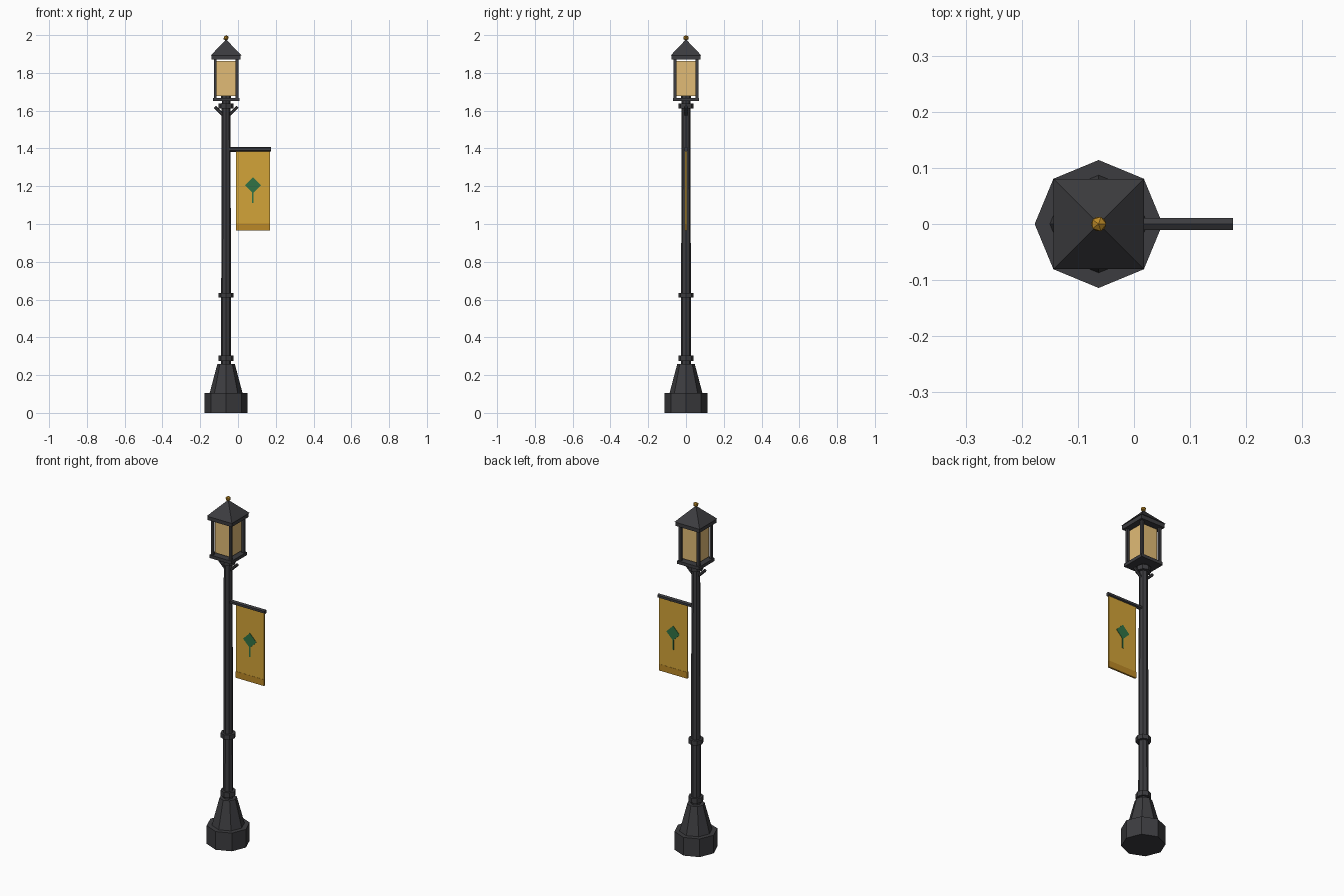
import bpy, bmesh, math
from mathutils import Matrix, Vector

if "Cube" in bpy.data.objects:
    bpy.data.objects.remove(bpy.data.objects["Cube"])

PX = -0.063  # pole axis


def material(name, rgb):
    m = bpy.data.materials.new(name)
    m.diffuse_color = (*rgb, 1)
    m.use_nodes = True
    m.node_tree.nodes["Principled BSDF"].inputs["Base Color"].default_value = m.diffuse_color
    return m


IRON = material("dark_iron", (0.045, 0.045, 0.05))
GLASS = material("warm_glass", (0.75, 0.50, 0.18))
CLOTH = material("gold_cloth", (0.65, 0.37, 0.04))
HEM = material("dark_gold", (0.50, 0.25, 0.02))
GREEN = material("green", (0.03, 0.17, 0.06))
BRASS = material("brass", (0.50, 0.25, 0.02))


def finish(name, bm, mat):
    bmesh.ops.recalc_face_normals(bm, faces=bm.faces)
    me = bpy.data.meshes.new(name)
    bm.to_mesh(me)
    bm.free()
    me.materials.append(mat)
    ob = bpy.data.objects.new(name, me)
    bpy.context.collection.objects.link(ob)
    return ob


def box(name, lo, hi, mat=IRON):
    lo, hi = Vector(lo), Vector(hi)
    bm = bmesh.new()
    bmesh.ops.create_cube(bm, size=1, matrix=Matrix.Translation((lo + hi) / 2)
                          @ Matrix.Diagonal((*(hi - lo), 1)))
    return finish(name, bm, mat)


def slab(name, half, z0, z1, mat=IRON):
    return box(name, (PX - half, -half, z0), (PX + half, half, z1), mat)


def rod(name, a, b, r1, r2, sides=8, spin=0, mat=IRON):
    a, b = Vector(a), Vector(b)
    d = b - a
    bm = bmesh.new()
    bmesh.ops.create_cone(
        bm, cap_ends=True, segments=sides, radius1=r1, radius2=r2, depth=d.length,
        matrix=Matrix.Translation((a + b) / 2) @ d.to_track_quat('Z', 'Y').to_matrix().to_4x4()
        @ Matrix.Rotation(spin, 4, 'Z'))
    return finish(name, bm, mat)


def post(name, z0, z1, r1, r2, **kw):
    return rod(name, (PX, 0, z0), (PX, 0, z1), r1, r2, **kw)


# base, shaft and collars
post("base_plinth", 0, 0.105, 0.114, 0.114)
post("base_taper", 0.105, 0.26, 0.087, 0.046)
post("shaft", 0.25, 1.65, 0.027, 0.023)
post("lower_collar", 0.275, 0.303, 0.04, 0.04)
post("middle_collar", 0.61, 0.636, 0.04, 0.04)
post("neck_collar", 1.612, 1.638, 0.04, 0.04)

# braces under the lantern
for s, side in ((-1, "left"), (1, "right")):
    rod(side + "_brace", (PX + s * 0.014, 0, 1.575), (PX + s * 0.06, 0, 1.62),
        0.008, 0.008, sides=6)

# lantern
slab("lantern_floor", 0.07, 1.65, 1.668)
post("lamp_socket", 1.668, 1.68, 0.026, 0.026)
slab("lantern_glass", 0.05, 1.678, 1.862, GLASS)
for sx in (-1, 1):
    for sy in (-1, 1):
        cx, cy = PX + sx * 0.058, sy * 0.058
        box("lantern_post", (cx - 0.007, cy - 0.007, 1.66), (cx + 0.007, cy + 0.007, 1.88))
slab("roof_rim", 0.077, 1.87, 1.893)
post("roof", 1.893, 1.976, 0.114, 0.002, sides=4, spin=math.pi / 4)
bm = bmesh.new()
bmesh.ops.create_icosphere(bm, subdivisions=1, radius=0.015,
                           matrix=Matrix.Translation((PX, 0, 1.985)))
finish("finial", bm, BRASS)

# banner arm, cloth and emblem
rod("banner_arm", (PX, 0, 1.395), (0.176, 0, 1.395), 0.0125, 0.0125, sides=6)
box("banner", (-0.011, -0.004, 1.0), (0.17, 0.004, 1.388), CLOTH)
box("banner_hem", (-0.011, -0.005, 0.966), (0.17, 0.005, 1.003), HEM)
leaf = box("emblem_leaf", (-0.03, -0.006, -0.03), (0.03, 0.006, 0.03), GREEN)
leaf.location = (0.079, 0, 1.205)
leaf.rotation_euler.y = math.pi / 4
box("emblem_stem", (0.075, -0.006, 1.11), (0.083, 0.006, 1.18), GREEN)
